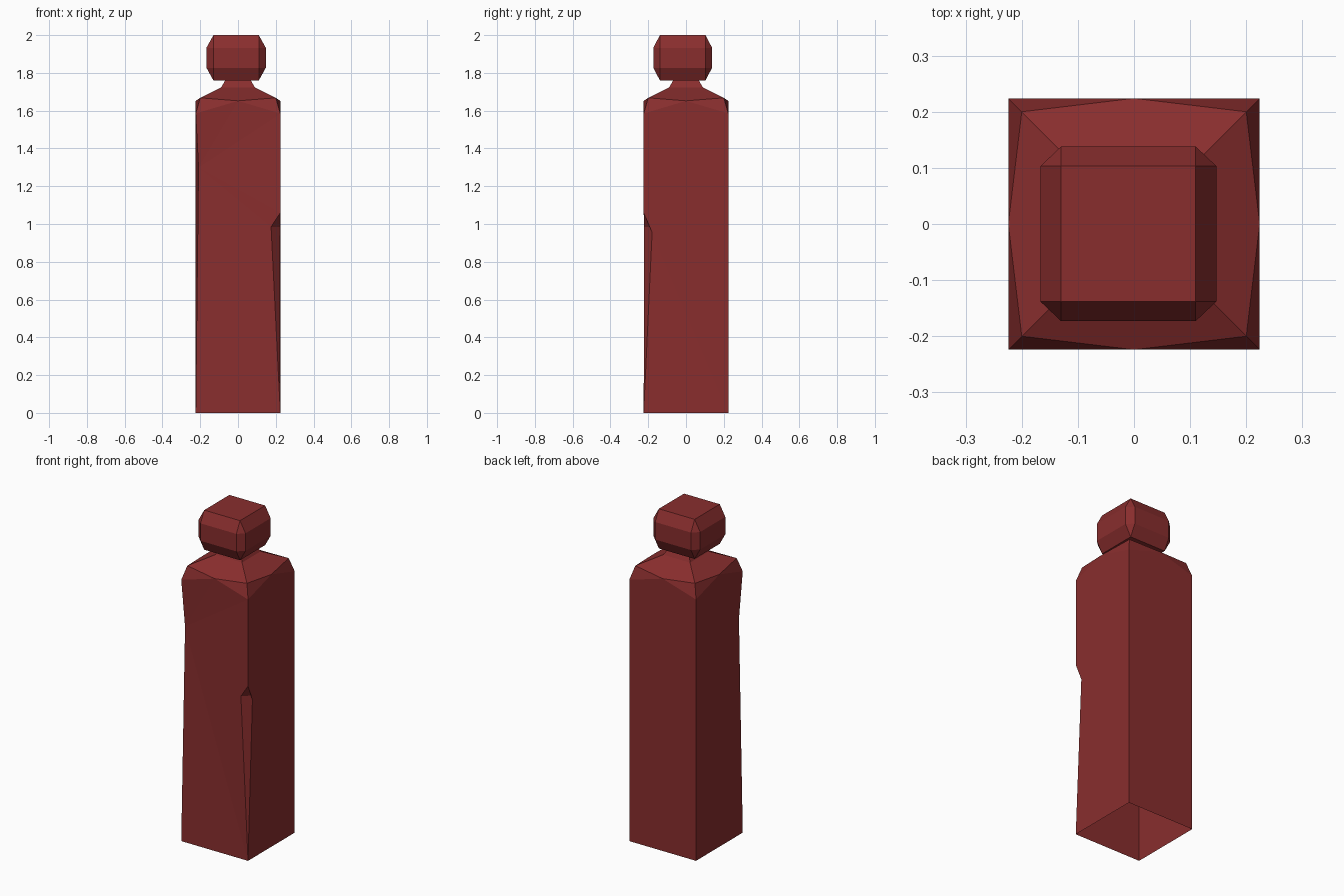
import bpy, bmesh

if "Cube" in bpy.data.objects:
    bpy.data.objects.remove(bpy.data.objects["Cube"])

red = bpy.data.materials.new("dark_red")
red.diffuse_color = (0.25, 0.027, 0.027, 1)
red.use_nodes = True
red.node_tree.nodes["Principled BSDF"].inputs["Base Color"].default_value = red.diffuse_color


def finish(bm, name):
    bmesh.ops.recalc_face_normals(bm, faces=bm.faces)
    mesh = bpy.data.meshes.new(name)
    bm.to_mesh(mesh)
    bm.free()
    mesh.materials.append(red)
    obj = bpy.data.objects.new(name, mesh)
    bpy.context.collection.objects.link(obj)
    return obj


# corners in order: front left, front right, back right, back left
CORNERS = [(-1, -1), (1, -1), (1, 1), (-1, 1)]
MIDS = [(0, -1), (1, 0), (0, 1), (-1, 0)]

# body: open-bottomed square tube with sloped shoulders and neck
bm = bmesh.new()


def ring(dirs, r, z):
    return [bm.verts.new((x * r, y * r, z)) for x, y in dirs]


def fan(*v):
    for a, b in zip(v[1:], v[2:]):
        bm.faces.new((v[0], a, b))


base = ring(CORNERS, 0.224, 0)
low = ring(CORNERS, 0.224, 1.585)
mid = ring(MIDS, 0.224, 1.652)
inset = ring(CORNERS, 0.2, 1.668)
neck = ring(CORNERS, 0.09, 1.722)
neck_top = ring(CORNERS, 0.065, 1.765)

for i in range(4):
    j = (i + 1) % 4
    bm.faces.new((low[i], mid[i], inset[i]))
    bm.faces.new((mid[i], low[j], inset[j]))
    bm.faces.new((inset[i], mid[i], inset[j], neck[j], neck[i]))
    bm.faces.new((neck[i], neck[j], neck_top[j], neck_top[i]))

# dent on the front left edge, notch on the front right edge
dent = bm.verts.new((-0.209, -0.209, 1.3))
apex = bm.verts.new((0.224, -0.224, 1.06))
notch_f = bm.verts.new((0.175, -0.222, 0.985))
notch_r = bm.verts.new((0.222, -0.178, 0.985))
bm.faces.new((apex, notch_f, notch_r))
bm.faces.new((notch_f, base[1], notch_r))

# walls: front, right, back, left
fan(dent, base[0], base[1], notch_f, apex, low[1], mid[0], low[0])
fan(base[2], low[2], mid[1], low[1], apex, notch_r, base[1])
bm.faces.new((base[2], base[3], low[3], mid[2], low[2]))
fan(dent, low[0], mid[3], low[3], base[3], base[0])
finish(bm, "body")

# head: slightly off-centre chamfered block, hull of its six panels
bm = bmesh.new()
cx, cy, cz = -0.01, -0.0175, 1.88
inner = (0.12, 0.1205, 0.053)
outer = (0.157, 0.1555, 0.12)
for axis in range(3):
    size = [outer[k] if k == axis else inner[k] for k in range(3)]
    for x, y in CORNERS:
        for z in (-1, 1):
            bm.verts.new((cx + x * size[0], cy + y * size[1], cz + z * size[2]))
bmesh.ops.convex_hull(bm, input=bm.verts)
bmesh.ops.dissolve_limit(bm, angle_limit=0.01, verts=bm.verts, edges=bm.edges)
finish(bm, "head")
